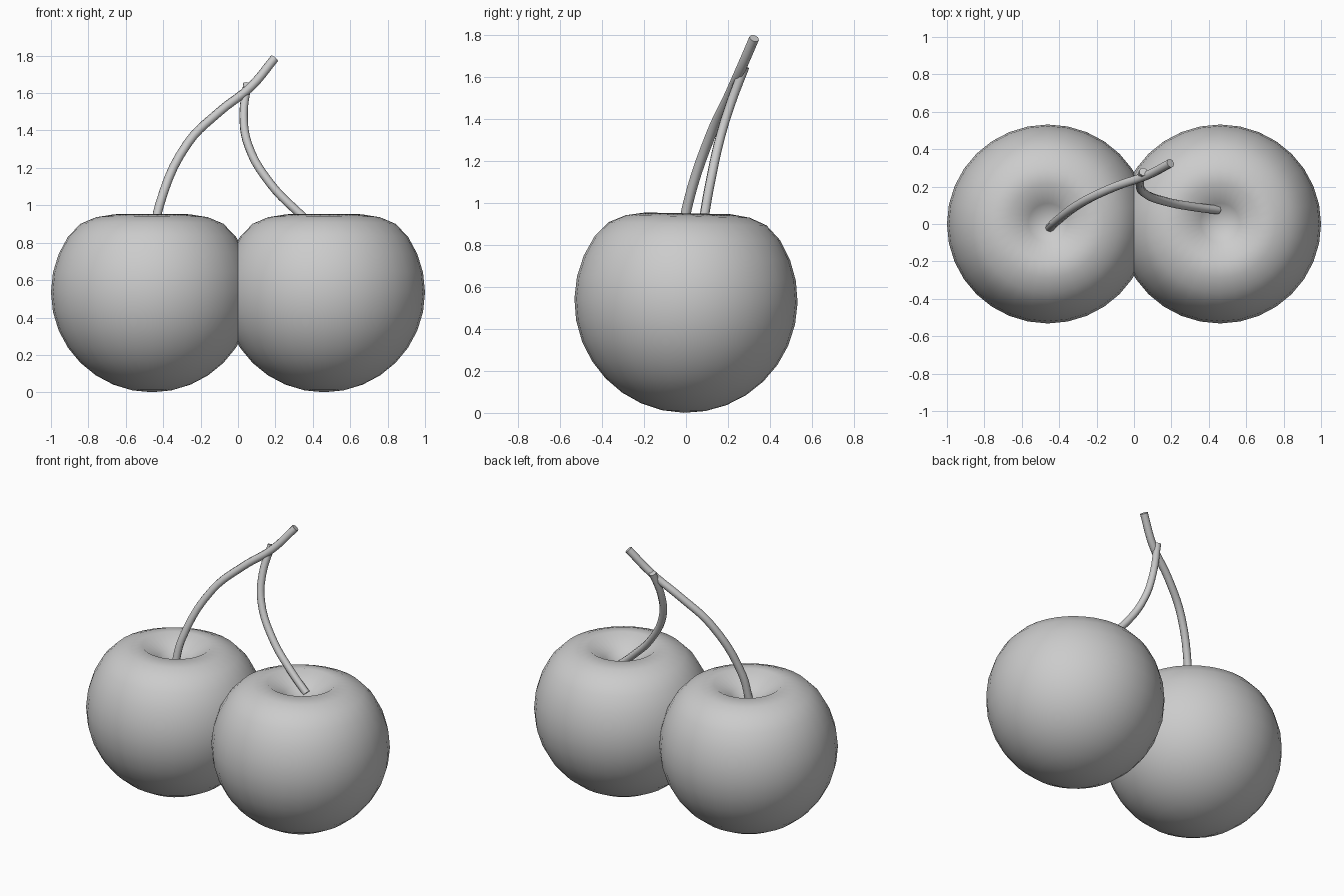
import bpy
import math
from mathutils import Vector

cube = bpy.data.objects.get("Cube")
if cube:
    bpy.data.objects.remove(cube, do_unlink=True)

# One plain grey for everything
grey = bpy.data.materials.new("plain_grey")
grey.use_nodes = True
colour = (0.6, 0.6, 0.6, 1)
grey.diffuse_color = colour
grey.node_tree.nodes["Principled BSDF"].inputs["Base Color"].default_value = colour

SEGMENTS, RINGS, RADIUS = 32, 16, 0.54


def finish(obj, angle):
    obj.data.materials.clear()
    obj.data.materials.append(grey)
    bpy.ops.object.select_all(action="DESELECT")
    obj.select_set(True)
    bpy.context.view_layer.objects.active = obj
    bpy.ops.object.shade_smooth_by_angle(angle=math.radians(angle))


def make_fruit(name, x):
    # Sphere whose upper rings are pressed down into a stem hollow
    bpy.ops.mesh.primitive_uv_sphere_add(
        segments=SEGMENTS, ring_count=RINGS, radius=RADIUS, location=(x, 0, 0.535))
    obj = bpy.context.object
    obj.name = name
    hollow = [0.285, 0.345, 0.42, 0.405, 0.37]    # heights from the pole outwards
    for v in obj.data.vertices:
        ring = round(math.acos(max(-1, min(1, v.co.z / RADIUS))) / math.pi * RINGS)
        if ring < len(hollow):
            v.co.z = hollow[ring]
        v.co.y *= 0.985
        v.co.z *= 0.99
    obj.rotation_euler.x = -0.02
    finish(obj, 80)


def make_stem(name, points, radius):
    # Round tube along a smooth path, capped at both ends
    curve = bpy.data.curves.new(name, "CURVE")
    curve.dimensions = "3D"
    curve.bevel_depth = radius
    curve.bevel_resolution = 2
    curve.resolution_u = 5
    curve.use_fill_caps = True
    spline = curve.splines.new("BEZIER")
    spline.bezier_points.add(len(points) - 1)
    for bp, co in zip(spline.bezier_points, points):
        bp.co = Vector(co)
        bp.handle_left_type = bp.handle_right_type = "AUTO"
    obj = bpy.data.objects.new(name, curve)
    bpy.context.collection.objects.link(obj)
    bpy.ops.object.select_all(action="DESELECT")
    obj.select_set(True)
    bpy.context.view_layer.objects.active = obj
    bpy.ops.object.convert(target="MESH")
    finish(bpy.context.object, 50)


make_fruit("right_fruit", -0.46)
make_fruit("left_fruit", 0.46)

# Long stem rises from the right fruit; the short one joins it near the top
make_stem("long_stem", [
    (-0.45, -0.02, 0.83), (-0.42, 0.01, 1.0), (-0.27, 0.12, 1.33),
    (-0.1, 0.2, 1.5), (0.07, 0.26, 1.635), (0.195, 0.325, 1.785)], 0.024)
make_stem("short_stem", [
    (0.45, 0.075, 0.85), (0.33, 0.09, 0.955), (0.17, 0.12, 1.12),
    (0.055, 0.165, 1.32), (0.03, 0.215, 1.48), (0.05, 0.28, 1.65)], 0.023)
